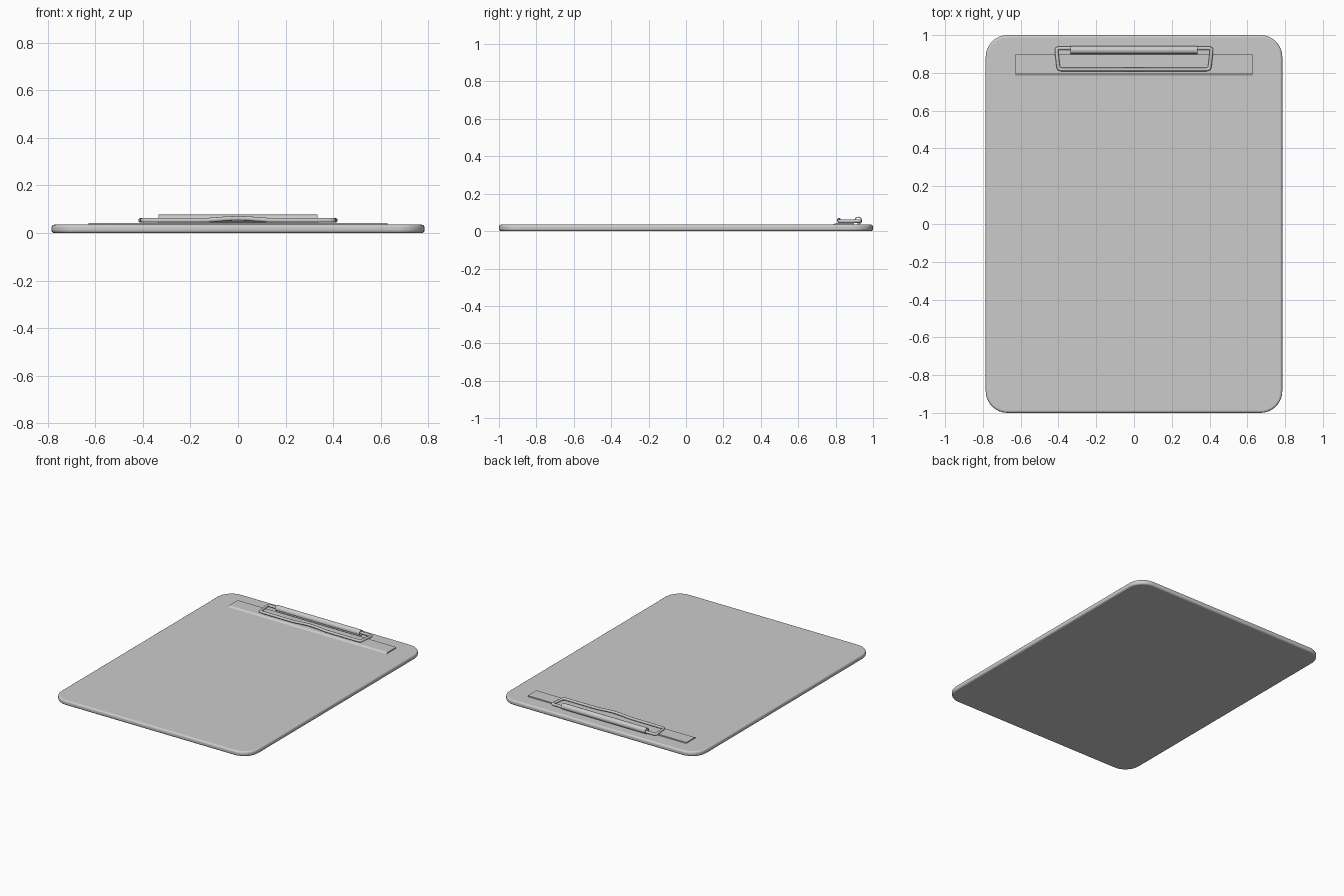
import bpy, bmesh, math
from mathutils import Vector

if "Cube" in bpy.data.objects:
    bpy.data.objects.remove(bpy.data.objects["Cube"])


def add_object(name, bm, angle=40):
    bmesh.ops.recalc_face_normals(bm, faces=bm.faces)
    me = bpy.data.meshes.new(name)
    bm.to_mesh(me)
    bm.free()
    ob = bpy.data.objects.new(name, me)
    bpy.context.collection.objects.link(ob)
    bpy.ops.object.select_all(action='DESELECT')
    bpy.context.view_layer.objects.active = ob
    ob.select_set(True)
    bpy.ops.object.shade_smooth_by_angle(angle=math.radians(angle))
    return ob


def extrude_outline(name, pts, depth, angle=40):
    """Face through pts, extruded along the vector depth."""
    bm = bmesh.new()
    face = bm.faces.new([bm.verts.new(p) for p in pts])
    res = bmesh.ops.extrude_face_region(bm, geom=[face], use_keep_orig=True)
    bmesh.ops.translate(bm, vec=depth, verts=[v for v in res['geom'] if isinstance(v, bmesh.types.BMVert)])
    return add_object(name, bm, angle)


# Board: rounded rectangle with softened rims
HX, HY, R, T = 0.785, 1.0, 0.115, 0.035
outline = []
for k, (sx, sy) in enumerate([(1, 1), (-1, 1), (-1, -1), (1, -1)]):
    for i in range(9):
        a = math.pi / 2 * (k + i / 8)
        outline.append((sx * (HX - R) + R * math.cos(a), sy * (HY - R) + R * math.sin(a), 0))
board = extrude_outline("board", outline, (0, 0, T))
bev = board.modifiers.new("rim", 'BEVEL')
bev.width, bev.segments, bev.limit_method = 0.012, 4, 'ANGLE'
bev.angle_limit = math.radians(50)

# Thin clamp plate with a sloped front lip
plate_profile = [(0.785, 0.034), (0.80, 0.043), (0.897, 0.043), (0.897, 0.034)]
extrude_outline("clamp_plate", [(-0.63, y, z) for y, z in plate_profile], (1.26, 0, 0), 20)

# Curled hinge sleeve: open sheet roll, rising from the plate
sleeve = []
cy, cz, ro, ri = 0.921, 0.056, 0.021, 0.016
angles = [math.radians(-110 + 310 * i / 20) for i in range(21)]
for r, seq in ((ro, angles), (ri, angles[::-1])):
    sleeve += [(-0.335, cy + r * math.cos(a), cz + r * math.sin(a)) for a in seq]
extrude_outline("hinge_sleeve", sleeve, (0.67, 0, 0))

# Wire clip: closed loop with rounded front corners and a raised thumb arch
half = [(0.0, 0.818, 0.062), (0.045, 0.818, 0.0605), (0.09, 0.818, 0.057),
        (0.13, 0.818, 0.054), (0.18, 0.818, 0.0535), (0.385, 0.818, 0.0535),
        (0.396, 0.8215, 0.0535), (0.401, 0.832, 0.0535), (0.410, 0.915, 0.0535),
        (0.409, 0.926, 0.0535), (0.400, 0.930, 0.0535)]
path = half + [(-x, y, z) for x, y, z in half[:0:-1]]
path = [Vector(p) for p in path]
bm = bmesh.new()
rings, n, wire_r = [], len(path), 0.0095
for i, p in enumerate(path):
    d0 = (p - path[i - 1]).normalized()
    d1 = (path[(i + 1) % n] - p).normalized()
    tan = (d0 + d1).normalized()
    side = tan.cross(Vector((0, 0, 1))).normalized()
    up = side.cross(tan)
    miter = 1 / max(0.7, tan.dot(d1))
    rings.append([bm.verts.new(p + wire_r * (miter * side * math.cos(t) + up * math.sin(t)))
                  for t in (math.tau * j / 12 for j in range(12))])
for i in range(n):
    a, b = rings[i], rings[(i + 1) % n]
    for j in range(12):
        k = (j + 1) % 12
        bm.faces.new((a[j], a[k], b[k], b[j]))
add_object("wire_clip", bm, 60)
